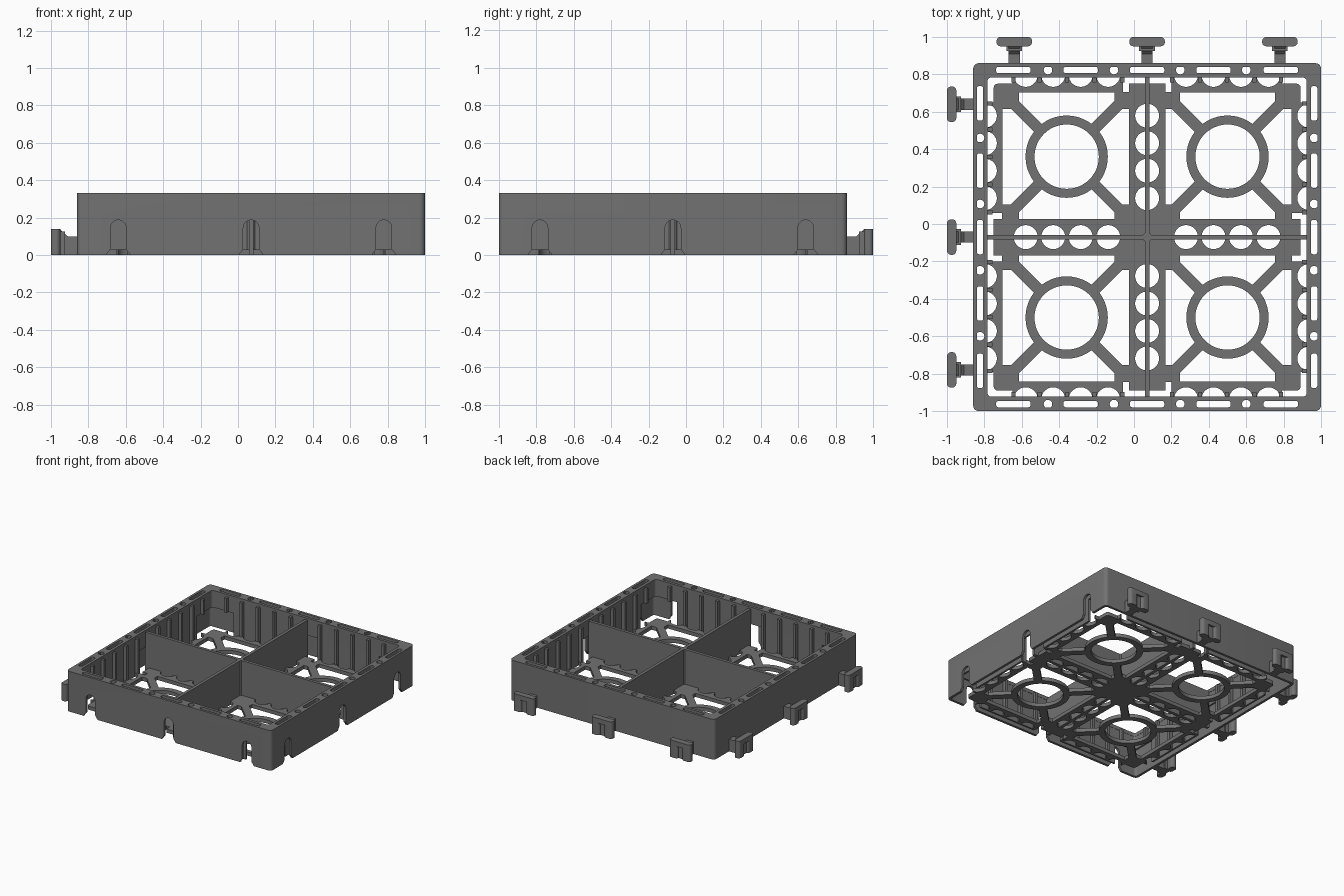
import bpy, bmesh, math
from mathutils import Matrix, Vector

if "Cube" in bpy.data.objects:
    bpy.data.objects.remove(bpy.data.objects["Cube"], do_unlink=True)

grey = bpy.data.materials.new("dark_grey_plastic")
grey.use_nodes = True
colour = (0.17, 0.17, 0.17, 1)
grey.diffuse_color = colour
grey.node_tree.nodes["Principled BSDF"].inputs["Base Color"].default_value = colour

CENTRE = Vector((0.07, -0.07, 0))   # middle of the tray
HALF, TOP = 0.93, 0.33
FLOOR = 0.03
HOLES = [s * v for s in (-1, 1) for v in (0.208, 0.355, 0.502, 0.649)]
NOTCHES = (-0.71, 0, 0.71)


# --- helpers: outlines -------------------------------------------------
def circle(x, y, r, n=32):
    return [(x + r * math.cos(2 * math.pi * i / n), y + r * math.sin(2 * math.pi * i / n))
            for i in range(n)]


def rounded(x, y, hx, hy, r=0.0, n=5):
    pts = []
    for q, (sx, sy) in enumerate(((1, 1), (-1, 1), (-1, -1), (1, -1))):
        for i in range(n + 1 if r else 1):
            a = math.pi / 2 * (q + i / n)
            pts.append((x + sx * (hx - r) + r * math.cos(a) * bool(r),
                        y + sy * (hy - r) + r * math.sin(a) * bool(r)))
    return pts


def span(x0, x1, y0, y1, r=0.0):
    return rounded((x0 + x1) / 2, (y0 + y1) / 2, (x1 - x0) / 2, (y1 - y0) / 2, r)


# --- helpers: solids ---------------------------------------------------
def add_mesh(name, mesh, matrix):
    mesh.transform(matrix)
    bm = bmesh.new()
    bm.from_mesh(mesh)
    bmesh.ops.remove_doubles(bm, verts=bm.verts, dist=1e-5)
    bmesh.ops.recalc_face_normals(bm, faces=bm.faces)
    bm.to_mesh(mesh)
    bm.free()
    mesh.materials.clear()
    mesh.materials.append(grey)
    ob = bpy.data.objects.new(name, mesh)
    ob.location = CENTRE
    bpy.context.collection.objects.link(ob)
    return ob


def solid(name, loops, z0, z1, turn=0, upright=False):
    """Extrude filled outlines; inner loops become holes."""
    cu = bpy.data.curves.new(name, "CURVE")
    cu.dimensions, cu.fill_mode, cu.extrude = "2D", "BOTH", (z1 - z0) / 2
    for loop in loops:
        sp = cu.splines.new("POLY")
        sp.points.add(len(loop) - 1)
        for p, (x, y) in zip(sp.points, loop):
            p.co = (x, y, 0, 1)
        sp.use_cyclic_u = True
    tmp = bpy.data.objects.new(name, cu)
    bpy.context.collection.objects.link(tmp)
    dg = bpy.context.evaluated_depsgraph_get()
    mesh = bpy.data.meshes.new_from_object(tmp.evaluated_get(dg))
    bpy.data.objects.remove(tmp)
    bpy.data.curves.remove(cu)
    m = Matrix.Translation((0, 0, (z0 + z1) / 2))
    if upright:   # outline (x, y) -> (x, z), extruded along y
        m = Matrix.Rotation(math.pi / 2, 4, "X") @ Matrix.Translation((0, 0, -(z0 + z1) / 2))
    return add_mesh(name, mesh, Matrix.Rotation(turn * math.pi / 2, 4, "Z") @ m)


# --- outer wall with arched notches on the front and left -------------
wall = solid("outer_wall", [rounded(0, 0, HALF, HALF, 0.03),
                            rounded(0, 0, HALF - 0.02, HALF - 0.02, 0.02)], 0, TOP - 0.005)
arch = [(-0.062, -0.02), (0.062, -0.02), (0.062, 0.005), (0.042, 0.03)]
arch += [(0.042 * math.cos(a), 0.145 + 0.042 * math.sin(a))
         for a in (math.pi * i / 10 for i in range(11))]
arch += [(-0.042, 0.03), (-0.062, 0.005)]
for turn in (2, 3):
    for n in NOTCHES:
        cutter = solid("notch_cutter", [[(x + n, z) for x, z in arch]], 0.89, 0.96, turn, True)
        mod = wall.modifiers.new("notch", "BOOLEAN")
        mod.operation, mod.object, mod.solver = "DIFFERENCE", cutter, "EXACT"
        cutter.hide_render = True
        bpy.context.view_layer.objects.active = wall
        bpy.ops.object.modifier_apply(modifier=mod.name)
        bpy.data.objects.remove(cutter)

# --- top rim with slots and round holes --------------------------------
rim = [rounded(0, 0, HALF, HALF, 0.03), rounded(0, 0, 0.853, 0.853, 0.02)]
for turn in range(4):
    c, s = ((1, 0), (0, 1), (-1, 0), (0, -1))[turn]
    holes = [rounded(o, 0.893, 0.092, 0.017, 0.012) for o in (-0.715, -0.355, 0, 0.355, 0.715)]
    holes += [circle(o, 0.893, 0.023, 20) for o in (-0.53, -0.177, 0.177, 0.53)]
    rim += [[(x * c - y * s, x * s + y * c) for x, y in h] for h in holes]
solid("top_rim", rim, TOP - 0.03, TOP)

# --- inner wall: upper band, lower panels and ribs ----------------------
solid("inner_wall_band", [rounded(0, 0, 0.87, 0.87, 0.02), rounded(0, 0, 0.855, 0.855, 0.02)],
      0.19, TOP - 0.01)
for turn in range(4):
    for side in (-1, 1):
        a, b = sorted((side * 0.13, side * 0.66))
        solid("inner_wall_panel", [span(a, b, 0.855, 0.87)], 0, 0.2, turn)
        for o in (0.133, 0.282, 0.428, 0.575, 0.715):
            solid("wall_rib", [rounded(side * o, 0.843, 0.011, 0.016)],
                  0.19 if o > 0.7 else 0, TOP - 0.02, turn)

# --- floor edge strips with scalloped outer edge ------------------------
R, EDGE, AXIS = 0.064, 0.855, 0.867
for turn in range(4):
    for side in (-1, 1):
        outline = [(side * 0.13, 0.772), (side * 0.72, 0.772), (side * 0.72, EDGE)]
        for h in sorted((abs(v) for v in HOLES if v > 0), reverse=True):
            t0 = math.asin((AXIS - EDGE) / R)
            for i in range(13):
                t = t0 + (math.pi - 2 * t0) * i / 12
                outline.append((side * (h + R * math.cos(t)), AXIS - R * math.sin(t)))
        outline.append((side * 0.13, EDGE))
        solid("floor_edge", [outline], 0, FLOOR, turn)

# --- floor cross bands with round holes --------------------------------
for turn in (0, 1):
    loops = [rounded(0, 0, 0.82, 0.098)] + [circle(h, 0, R) for h in HOLES]
    solid("floor_band", loops, 0, FLOOR, turn)
    solid("divider", [rounded(0, 0, 0.858, 0.0125)], 0, TOP - 0.015, turn)
solid("divider_core", [circle(0, 0, 0.025, 16)], 0, TOP - 0.015)

# --- floor cells: ring, diagonal spokes and corner pads ----------------
CELL = 0.43
for turn in range(4):
    solid("floor_ring", [circle(CELL, CELL, 0.22, 48), circle(CELL, CELL, 0.172, 48)],
          0, FLOOR, turn)
    for sx in (-1, 1):
        for sy in (-1, 1):
            w = 0.021
            x0, y0 = CELL + sx * 0.14, CELL + sy * 0.14
            x1, y1 = CELL + sx * 0.29, CELL + sy * 0.29
            spoke = [(x0 - sx * w, y0 + sy * w), (x1 - sx * w, y1 + sy * w),
                     (x1 + sx * w, y1 - sy * w), (x0 + sx * w, y0 - sy * w)]
            solid("floor_spoke", [spoke], 0, FLOOR, turn)
            # pad: square with its inner corner trimmed around the spoke
            n, f = 0.255, 0.345
            pad = [(n, 0.285), (0.285, n), (f, n), (f, f), (n, f)]
            solid("floor_pad", [[(CELL + sx * x, CELL + sy * y) for x, y in pad]],
                  0, FLOOR, turn)
    solid("floor_corner", [span(0.69, 0.82, 0.772, 0.82, 0.02),
                           ], 0, FLOOR, turn)
    solid("floor_corner_side", [span(0.772, 0.82, 0.69, 0.82, 0.02)], 0, FLOOR, turn)

# --- T-shaped connectors on the back and right -------------------------
for turn in (0, 1):
    for n in NOTCHES:
        solid("connector_head", [rounded(n, 1.045, 0.095, 0.025, 0.022)], 0.1, 0.14, turn)
        for side in (-1, 1):
            a, b = sorted((n + side * 0.02, n + side * 0.095))
            solid("connector_head_side", [span(a, b, 1.02, 1.07, 0.022)], 0, 0.1, turn)
        solid("connector_web", [span(n - 0.05, n + 0.05, 1.02, 1.052)], 0, 0.1, turn)
        solid("connector_collar", [rounded(n, 1.008, 0.042, 0.014)], 0, 0.125, turn)
        # stem side profile runs outward from the wall and rises to the head
        stem = [(0.92, 0), (1.025, 0), (1.025, 0.14), (0.98, 0.1), (0.92, 0.1)]
        solid("connector_stem", [[(-d, z) for d, z in stem]], n - 0.03, n + 0.03, turn - 1, True)

# --- smooth rounded parts, keep hard edges -----------------------------
bpy.ops.object.select_all(action="DESELECT")
for ob in bpy.context.collection.objects:
    if ob.type == "MESH" and ob.data.materials and ob.data.materials[0] == grey:
        ob.select_set(True)
        bpy.context.view_layer.objects.active = ob
bpy.ops.object.shade_smooth_by_angle(angle=math.radians(30))
